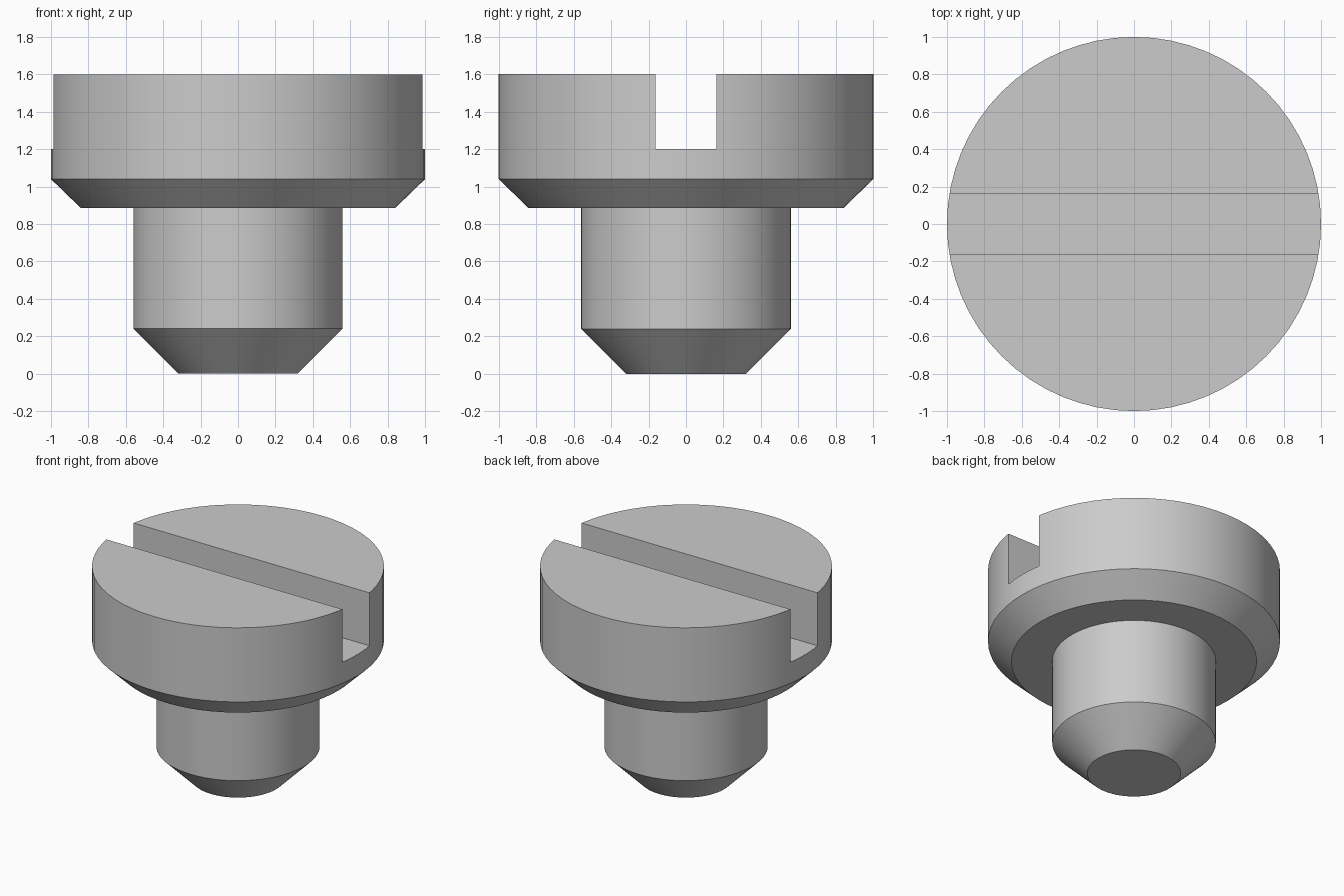
import bpy
import bmesh
from math import radians, tau
from mathutils import Vector

cube = bpy.data.objects.get("Cube")
if cube:
    bpy.data.objects.remove(cube, do_unlink=True)

SEGMENTS = 64
HEIGHT = 1.6
SLOT_WIDTH = 0.325
SLOT_FLOOR = 1.2

# Single plain metal colour
metal = bpy.data.materials.new("grey metal")
metal.use_nodes = True
colour = (0.6, 0.6, 0.6, 1)
metal.diffuse_color = colour
metal.node_tree.nodes["Principled BSDF"].inputs["Base Color"].default_value = colour


def add_object(name, bm):
    bmesh.ops.recalc_face_normals(bm, faces=bm.faces)
    mesh = bpy.data.meshes.new(name)
    bm.to_mesh(mesh)
    bm.free()
    mesh.materials.append(metal)
    obj = bpy.data.objects.new(name, mesh)
    bpy.context.collection.objects.link(obj)
    return obj


def lathe(name, profile):
    """Turn (radius, height) points round z and cap both ends."""
    bm = bmesh.new()
    verts = [bm.verts.new((r, 0, z)) for r, z in profile]
    edges = [bm.edges.new(pair) for pair in zip(verts, verts[1:])]
    bmesh.ops.spin(bm, geom=verts + edges, cent=(0, 0, 0), axis=(0, 0, 1),
                   angle=tau, steps=SEGMENTS, use_duplicate=False)
    bmesh.ops.remove_doubles(bm, verts=bm.verts, dist=0.0001)
    bmesh.ops.holes_fill(bm, edges=[e for e in bm.edges if e.is_boundary], sides=0)
    return add_object(name, bm)


# Turned body: chamfered tip, shank, chamfered head
screw = lathe("slotted_screw", [
    (0.32, 0), (0.56, 0.24), (0.56, 0.885),
    (0.84, 0.885), (1.0, 1.04), (1.0, HEIGHT)])

# Driver slot across the head
bm = bmesh.new()
bmesh.ops.create_cube(bm, size=1)
bmesh.ops.scale(bm, vec=(3, SLOT_WIDTH, 1), verts=bm.verts)
bmesh.ops.translate(bm, vec=Vector((0, 0, SLOT_FLOOR + 0.5)), verts=bm.verts)
cutter = add_object("slot_cutter", bm)
cutter.hide_render = True

cut = screw.modifiers.new("driver slot", "BOOLEAN")
cut.operation = "DIFFERENCE"
cut.solver = "EXACT"
cut.object = cutter

bpy.ops.object.select_all(action="DESELECT")
screw.select_set(True)
bpy.context.view_layer.objects.active = screw
bpy.ops.object.modifier_apply(modifier=cut.name)
bpy.data.objects.remove(cutter, do_unlink=True)

# Smooth round walls with crisp machined edges
bpy.ops.object.shade_smooth_by_angle(angle=radians(30))
